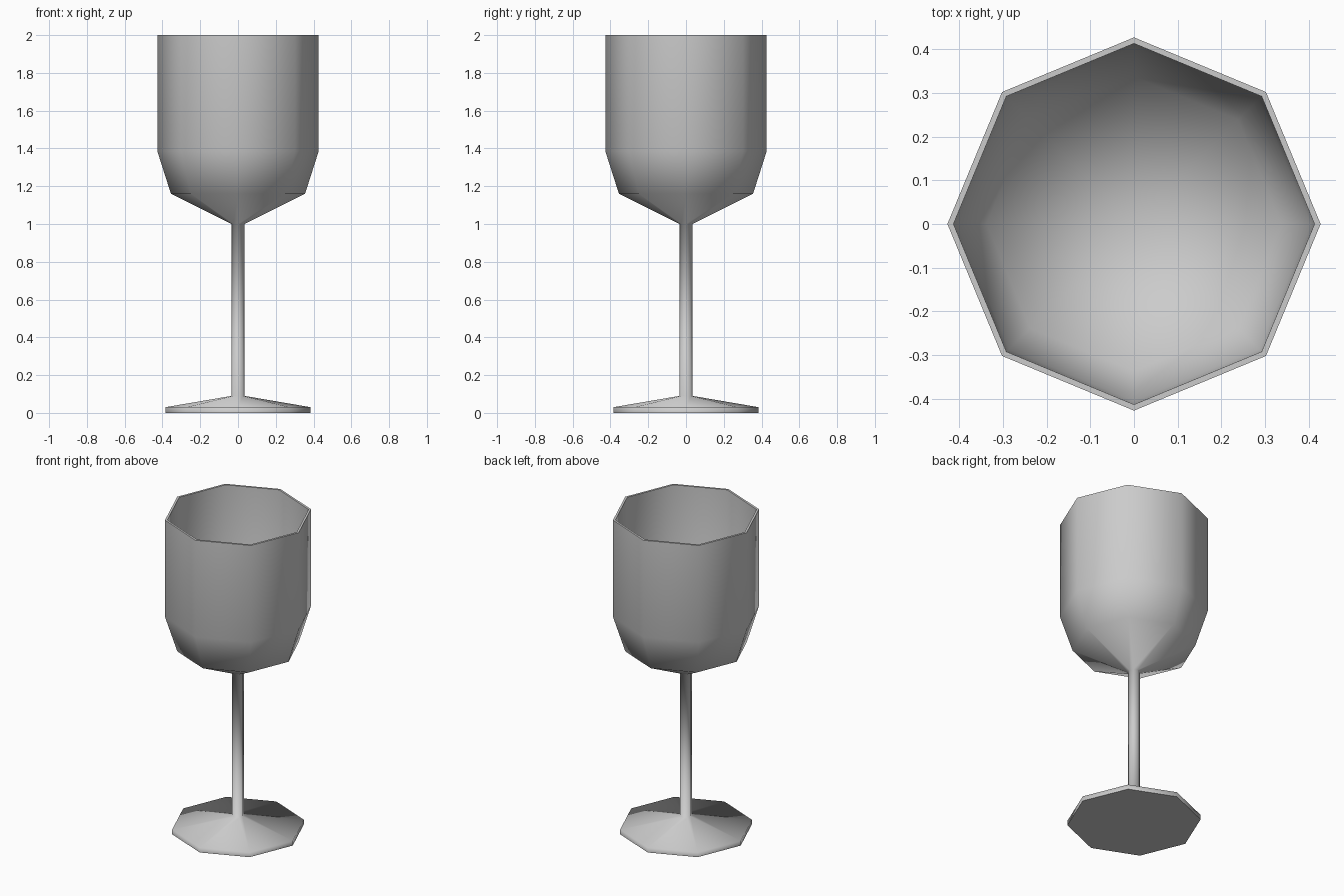
import bpy
import bmesh
import math

SIDES = 8

cube = bpy.data.objects.get("Cube")
if cube:
    bpy.data.objects.remove(cube, do_unlink=True)


def make_material(name, rgb):
    mat = bpy.data.materials.new(name)
    mat.use_nodes = True
    colour = (*rgb, 1.0)
    mat.diffuse_color = colour
    mat.node_tree.nodes["Principled BSDF"].inputs["Base Color"].default_value = colour
    return mat


def lathe(name, profile, mat):
    """Spin a radius/height profile into an eight-sided solid."""
    bm = bmesh.new()
    points = [bm.verts.new((r, 0, z)) for r, z in profile]
    edges = [bm.edges.new(pair) for pair in zip(points, points[1:])]
    bmesh.ops.spin(bm, geom=points + edges, axis=(0, 0, 1), cent=(0, 0, 0),
                   angle=math.tau, steps=SIDES, use_duplicate=False)
    bmesh.ops.remove_doubles(bm, verts=bm.verts[:], dist=0.0005)
    bmesh.ops.recalc_face_normals(bm, faces=bm.faces[:])
    mesh = bpy.data.meshes.new(name)
    bm.to_mesh(mesh)
    bm.free()
    mesh.materials.append(mat)
    obj = bpy.data.objects.new(name, mesh)
    bpy.context.collection.objects.link(obj)
    return obj


grey = make_material("pale_grey", (0.6, 0.6, 0.6))

# Foot, stem, outer bowl, then over the rim and down the inside
foot = [(0, 0), (0.385, 0), (0.385, 0.03)]
stem = [(0.034, 0.09), (0.034, 1.0)]
outer_bowl = [(0.355, 1.16), (0.427, 1.385), (0.427, 2.0)]
inner_bowl = [(0.413, 2.0), (0.405, 1.39), (0.337, 1.175), (0, 1.02)]
goblet = lathe("goblet", foot + stem + outer_bowl + inner_bowl, grey)

# Soft facets, with crisp edges only at the rim and under the foot
bpy.ops.object.select_all(action="DESELECT")
goblet.select_set(True)
bpy.context.view_layer.objects.active = goblet
bpy.ops.object.shade_smooth_by_angle(angle=math.radians(85))
